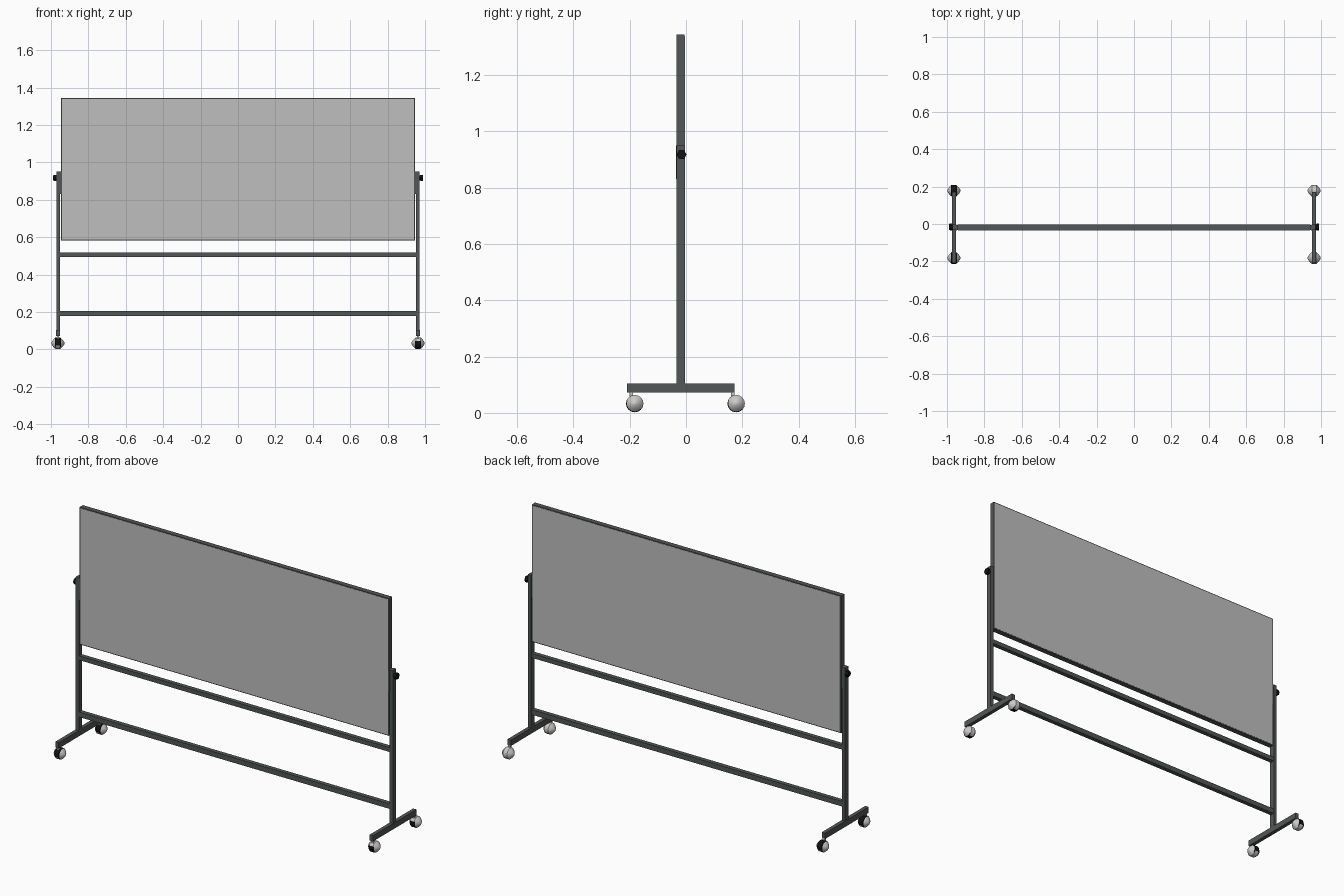
import bpy
import math
from mathutils import Matrix, Vector

cube = bpy.data.objects.get("Cube")
if cube:
    bpy.data.objects.remove(cube, do_unlink=True)


def material(name, rgb):
    m = bpy.data.materials.new(name)
    m.use_nodes = True
    m.diffuse_color = (*rgb, 1)
    m.node_tree.nodes["Principled BSDF"].inputs["Base Color"].default_value = (*rgb, 1)
    return m


frame = material("dark grey frame", (0.085, 0.095, 0.095))
panel = material("light grey panel", (0.52, 0.52, 0.52))
black = material("black plastic", (0.006, 0.006, 0.006))
metal = material("pale caster grey", (0.6, 0.59, 0.57))


def box(name, low, high, mat):
    low, high = Vector(low), Vector(high)
    bpy.ops.mesh.primitive_cube_add(size=1)
    ob = bpy.context.object
    ob.name = name
    ob.data.transform(Matrix.Translation((low + high) / 2) @ Matrix.Diagonal((*(high - low), 1)))
    ob.data.materials.append(mat)
    return ob


def lathe_x(name, profile, centre, sides, mats):
    """Revolve (x, radius) points about the x axis."""
    verts = [(x, r * math.cos(a), r * math.sin(a)) for x, r in profile
             for a in (math.tau * i / sides for i in range(sides))]
    faces = [(j * sides + i, j * sides + (i + 1) % sides,
              (j + 1) * sides + (i + 1) % sides, (j + 1) * sides + i)
             for j in range(len(profile) - 1) for i in range(sides)]
    last = (len(profile) - 1) * sides
    faces += [tuple(reversed(range(sides))), tuple(range(last, last + sides))]
    me = bpy.data.meshes.new(name)
    me.from_pydata(verts, [], [tuple(reversed(f)) for f in faces])
    me.transform(Matrix.Translation(centre))
    me.flip_normals()
    ob = bpy.data.objects.new(name, me)
    bpy.context.collection.objects.link(ob)
    for m in mats:
        me.materials.append(m)
    return ob


# Board: a slim frame with a writing surface on each face
Y0, Y1 = -0.033, -0.005
box("board_frame", (-0.947, Y0, 0.583), (0.947, Y1, 1.343), frame)
for name, a, b in (("front_surface", Y0 - 0.001, Y0 + 0.001), ("back_surface", Y1 - 0.001, Y1 + 0.001)):
    box(name, (-0.942, a, 0.588), (0.942, b, 1.338), panel)

# Cross rails between the posts
box("upper_rail", (-0.955, -0.03, 0.493), (0.955, -0.006, 0.517), frame)
box("lower_rail", (-0.955, -0.03, 0.178), (0.955, -0.006, 0.206), frame)

for side, s in (("left", 1), ("right", -1)):
    def sided(name, xa, xb, ya, yb, za, zb, mat):
        xs = sorted((s * xa, s * xb))
        return box(f"{side}_{name}", (xs[0], ya, za), (xs[1], yb, zb), mat)

    # Upright, foot and board pivot
    sided("post", 0.952, 0.971, -0.033, -0.003, 0.1, 0.95, frame)
    sided("foot", 0.952, 0.973, -0.209, 0.172, 0.072, 0.104, frame)
    sided("pivot_plate", 0.947, 0.953, -0.036, -0.006, 0.83, 0.95, frame)
    lathe_x(f"{side}_pivot_pin", [(-0.03, 0.005), (0.03, 0.005)], (s * 0.955, -0.018, 0.917), 8, [black])
    lathe_x(f"{side}_knob", [(-0.009, 0.015), (-0.004, 0.018), (0.009, 0.018)],
            (s * 0.98, -0.016, 0.917), 6, [black])

    # Casters: black tread between rounded grey hubs, with a grey hood
    for end, y in (("front", -0.182), ("back", 0.178)):
        centre = Vector((s * 0.963, y, 0.033))
        ob = lathe_x(f"{side}_{end}_caster",
                     [(-0.035, 0.004), (-0.026, 0.018), (-0.016, 0.028), (-0.012, 0.031), (0.012, 0.031),
                      (0.016, 0.028), (0.026, 0.018), (0.035, 0.004)],
                     centre, 16, [metal, black])
        for p in ob.data.polygons:
            n = p.normal
            tread = abs(p.center.x - centre.x) < 0.018
            bare = (n.z < 0.4 and n.y < 0.5) if s > 0 else n.z > -0.45
            p.material_index = int(tread and bare)
        bpy.ops.object.select_all(action='DESELECT')
        ob.select_set(True)
        bpy.context.view_layer.objects.active = ob
        bpy.ops.object.shade_smooth_by_angle(angle=math.radians(35))
        sided(f"{end}_caster_stem", 0.957, 0.969, y - 0.018, y - 0.006, 0.045, 0.075, metal)
